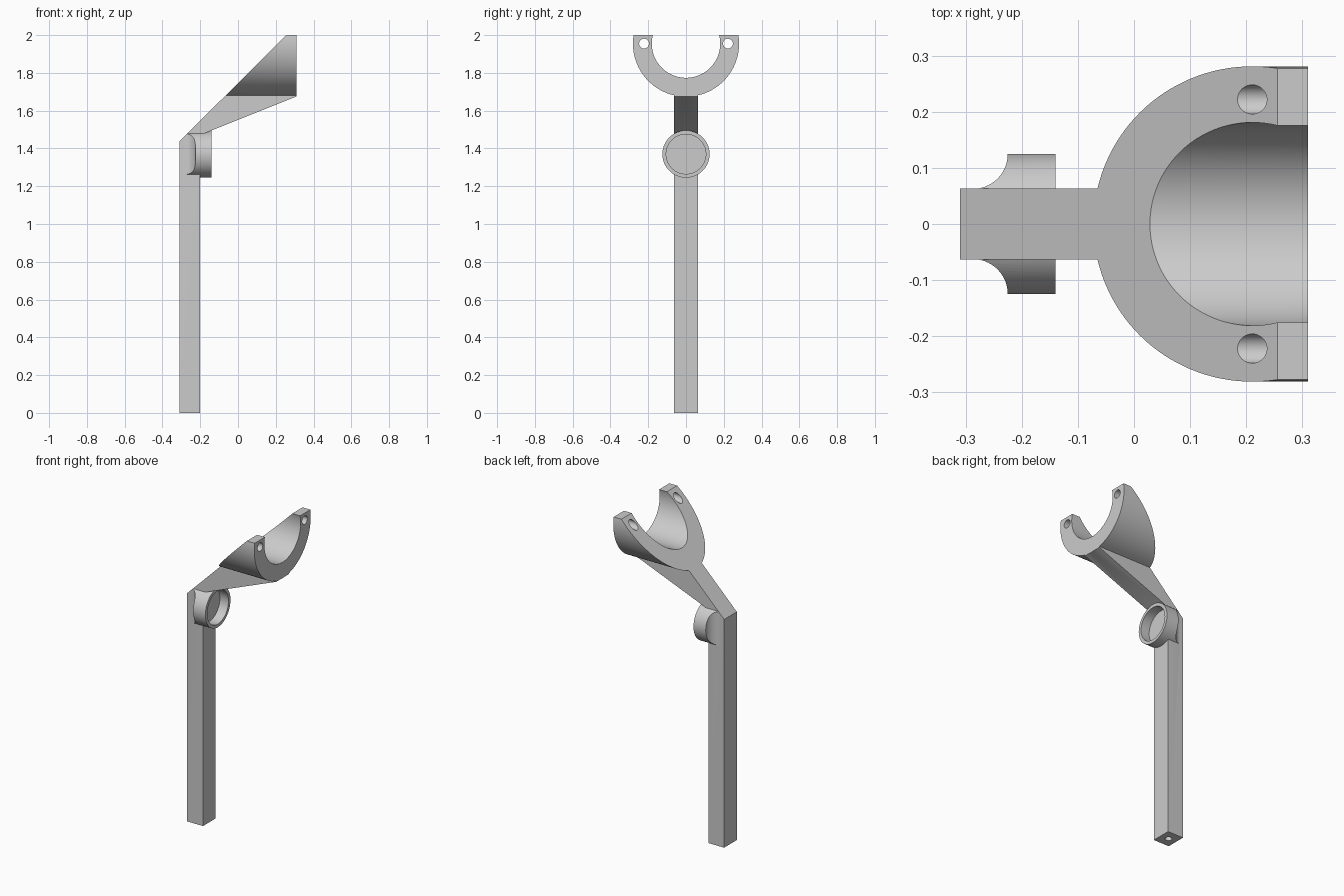
import bpy
import bmesh
from math import pi
from mathutils import Matrix, Vector

cube = bpy.data.objects.get("Cube")
if cube:
    bpy.data.objects.remove(cube, do_unlink=True)

grey = bpy.data.materials.new("plain grey")
grey.use_nodes = True
grey.diffuse_color = (0.6, 0.6, 0.6, 1)
grey.node_tree.nodes["Principled BSDF"].inputs["Base Color"].default_value = (0.6, 0.6, 0.6, 1)


def make_object(name, bm):
    bmesh.ops.recalc_face_normals(bm, faces=bm.faces)
    mesh = bpy.data.meshes.new(name)
    bm.to_mesh(mesh)
    bm.free()
    mesh.materials.append(grey)
    obj = bpy.data.objects.new(name, mesh)
    bpy.context.collection.objects.link(obj)
    return obj


def cylinder(name, start, end, radius, sides=96):
    """Cylinder between two points."""
    start, end = Vector(start), Vector(end)
    axis = end - start
    turn = Matrix.Rotation(pi / 2, 4, 'Y') if abs(axis.x) > abs(axis.z) else Matrix()
    bm = bmesh.new()
    bmesh.ops.create_cone(bm, cap_ends=True, segments=sides, radius1=radius,
                          radius2=radius, depth=axis.length,
                          matrix=Matrix.Translation((start + end) / 2) @ turn)
    return make_object(name, bm)


def prism(name, outline, half_width):
    """Extrude an x-z outline across y."""
    bm = bmesh.new()
    face = bm.faces.new([bm.verts.new((x, -half_width, z)) for x, z in outline])
    grown = bmesh.ops.extrude_face_region(bm, geom=[face])["geom"]
    moved = [v for v in grown if isinstance(v, bmesh.types.BMVert)]
    bmesh.ops.translate(bm, verts=moved, vec=(0, 2 * half_width, 0))
    return make_object(name, bm)


def combine(target, tool, operation):
    mod = target.modifiers.new("combine", 'BOOLEAN')
    mod.operation, mod.solver, mod.object = operation, 'EXACT', tool
    bpy.context.view_layer.objects.active = target
    bpy.ops.object.modifier_apply(modifier=mod.name)
    bpy.data.objects.remove(tool, do_unlink=True)


BACK, FRONT = -0.31, 0.31
POST_FACE, POST_HALF = -0.2, 0.063
YOKE_Z, SOCKET_Z = 1.955, 1.37
FILLET_X, FILLET_R = -0.2875, 0.0625

# Post with its rising arm
bracket = prism("bracket", [(-0.4, -0.1), (POST_FACE, -0.1), (POST_FACE, 1.471),
                            (0.4, 1.711), (0.4, 1.735), (-0.4, 1.735)], POST_HALF)

# Round socket body, blended into the post by concave fillets
socket = cylinder("socket", (FILLET_X, 0, SOCKET_Z), (-0.14, 0, SOCKET_Z), 0.125)
for side in (-1, 1):
    y = side * 2 * FILLET_R
    combine(socket, cylinder("fillet_cutter", (FILLET_X, y, 1.1), (FILLET_X, y, 1.6), FILLET_R),
            'DIFFERENCE')
combine(bracket, socket, 'UNION')

# Open yoke at the top
yoke = cylinder("yoke", (-0.5, 0, YOKE_Z), (0.45, 0, YOKE_Z), 0.281, 128)
combine(bracket, yoke, 'UNION')
combine(bracket, cylinder("bore", (-0.6, 0, YOKE_Z), (0.6, 0, YOKE_Z), 0.181, 128), 'DIFFERENCE')

# Trim everything to the slanted back, flat top and flat ends
envelope = prism("envelope", [(BACK, 0), (FRONT, 0), (FRONT, 2), (0.256, 2), (BACK, 1.438)], 0.5)
combine(bracket, envelope, 'INTERSECT')

# Socket recess, yoke bolt holes and the hole under the post
combine(bracket, cylinder("recess", (POST_FACE, 0, SOCKET_Z), (-0.13, 0, SOCKET_Z), 0.105),
        'DIFFERENCE')
for side in (-1, 1):
    y = side * 0.222
    combine(bracket, cylinder("bolt_hole", (-0.4, y, YOKE_Z), (0.4, y, YOKE_Z), 0.026, 48),
            'DIFFERENCE')
post_x = (BACK + POST_FACE) / 2
combine(bracket, cylinder("base_hole", (post_x, 0, -0.1), (post_x, 0, 0.2), 0.02, 48), 'DIFFERENCE')

# Smooth round walls, sharp edges
bpy.ops.object.select_all(action='DESELECT')
bracket.select_set(True)
bpy.context.view_layer.objects.active = bracket
bpy.ops.object.shade_smooth_by_angle(angle=pi / 7)
